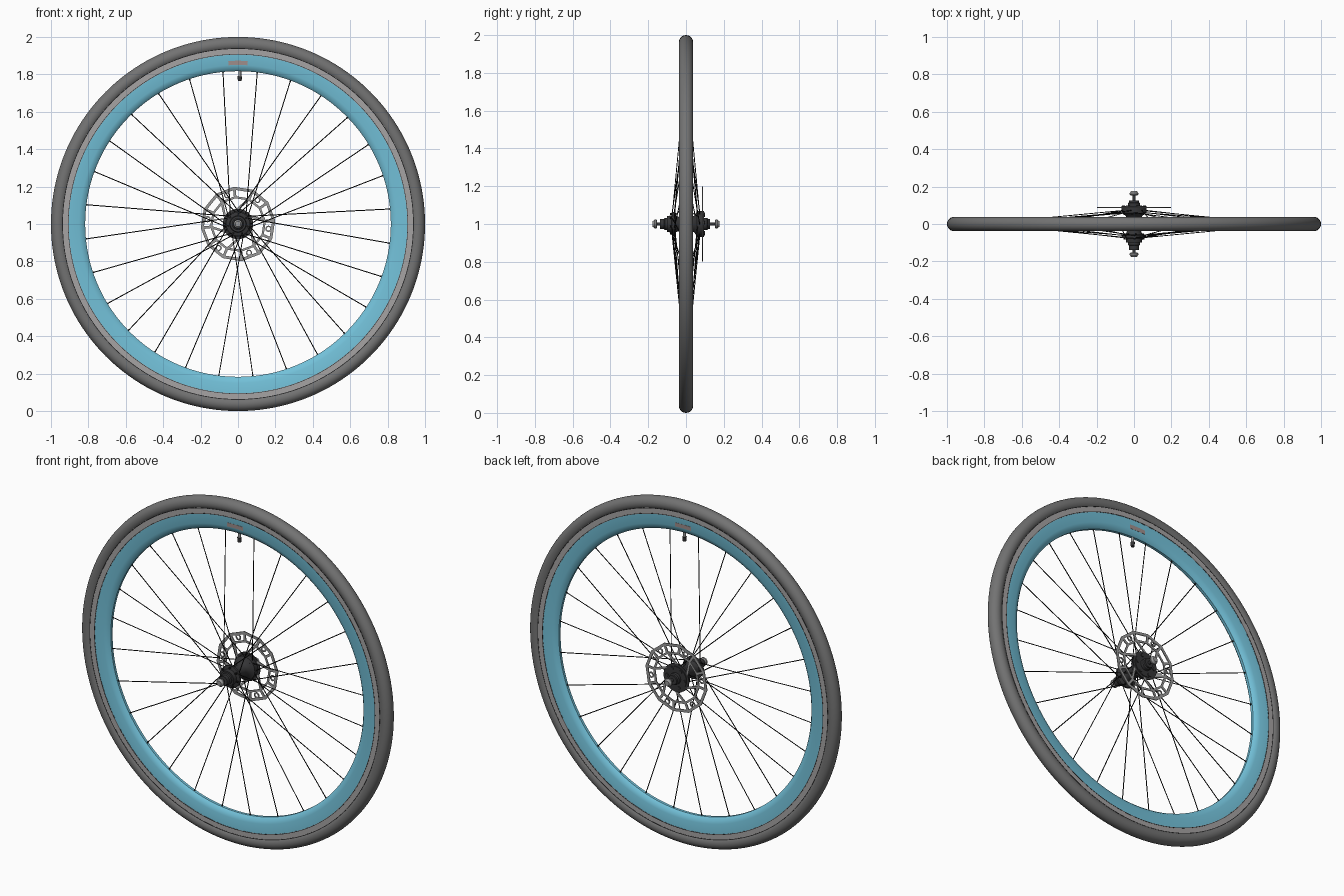
import bpy, bmesh, math
from mathutils import Vector, Matrix

old = bpy.data.objects.get("Cube")
if old:
    bpy.data.objects.remove(old, do_unlink=True)

CENTRE = Vector((0, 0, 1))


def material(name, rgb):
    m = bpy.data.materials.new(name)
    m.use_nodes = True
    m.diffuse_color = (*rgb, 1)
    m.node_tree.nodes["Principled BSDF"].inputs["Base Color"].default_value = (*rgb, 1)
    return m


rubber = material("tyre grey", (0.17, 0.17, 0.17))
track = material("light grey", (0.38, 0.37, 0.37))
blue = material("rim blue", (0.17, 0.53, 0.69))
black = material("spoke black", (0.008, 0.008, 0.008))
charcoal = material("hub charcoal", (0.035, 0.035, 0.037))
steel = material("steel grey", (0.32, 0.32, 0.32))
decal = material("decal pink grey", (0.36, 0.28, 0.27))


def polar(r, a, y=0):
    """Point on the wheel; the angle runs clockwise from the top."""
    return CENTRE + Vector((r * math.sin(a), y, r * math.cos(a)))


def finish(bm, name, mat, angle=35):
    bmesh.ops.recalc_face_normals(bm, faces=bm.faces)
    me = bpy.data.meshes.new(name)
    bm.to_mesh(me)
    bm.free()
    me.materials.append(mat)
    me.polygons.foreach_set("use_smooth", [True] * len(me.polygons))
    me.set_sharp_from_angle(angle=math.radians(angle))
    bpy.context.collection.objects.link(bpy.data.objects.new(name, me))


def lathe(name, profile, mat, n=128, closed=True, half_span=None, turn=0):
    """Turn an (r, y) profile round the axle; half_span gives a short arc."""
    bm = bmesh.new()
    full = half_span is None
    if full:
        angles = [turn + math.tau * i / n for i in range(n)]
    else:
        angles = [half_span * (2 * i / n - 1) for i in range(n + 1)]
    rings = [[bm.verts.new(polar(r, a, y)) for r, y in profile] for a in angles]
    k = len(profile)
    for i in range(n):
        a, b = rings[i], rings[(i + 1) % len(rings)]
        for j in range(k if closed else k - 1):
            bm.faces.new((a[j], a[(j + 1) % k], b[(j + 1) % k], b[j]))
    if not full:
        bm.faces.new(rings[0])
        bm.faces.new(rings[-1])
    if not closed:
        bmesh.ops.remove_doubles(bm, verts=bm.verts, dist=1e-5)
    finish(bm, name, mat)


def rod(bm, p, q, r1, r2=None, sides=6):
    d = q - p
    rot = d.to_track_quat('Z', 'Y').to_matrix().to_4x4()
    bmesh.ops.create_cone(bm, cap_ends=True, segments=sides, radius1=r1,
                          radius2=r1 if r2 is None else r2, depth=d.length,
                          matrix=Matrix.Translation((p + q) / 2) @ rot)


# Tyre, brake track and rim
tyre = [(0.962 + 0.038 * math.cos(t), 0.038 * math.sin(t))
        for t in (math.tau * i / 24 for i in range(24))]
lathe("tyre", tyre, rubber, 160)
lathe("brake_track", [(0.94, -0.03), (0.94, 0.03), (0.905, 0.03), (0.905, -0.03)], track, 160)
side = [(0.909, 0.0295), (0.85, 0.027), (0.828, 0.02), (0.817, 0.008)]
lathe("rim", side + [(r, -y) for r, y in reversed(side)], blue, 160)
for s, label in ((-1, "front"), (1, "back")):
    plate = [(0.85, 0.026), (0.873, 0.027), (0.873, 0.029), (0.85, 0.028)]
    lathe(label + "_rim_plate", [(r, s * y) for r, y in plate], decal, 8, half_span=0.06)
    for r0, place in ((0.906, "inner"), (0.936, "outer")):
        seam = [(r0, 0.028), (r0 + 0.003, 0.028), (r0 + 0.003, 0.031), (r0, 0.031)]
        lathe(f"{label}_{place}_seam", [(r, s * y) for r, y in seam], charcoal, 160)

# Spokes: alternate flanges, leaning in crossed pairs
COUNT = 28
FLANGE_Y = 0.068
spokes, nipples = bmesh.new(), bmesh.new()
for i in range(COUNT):
    a = math.tau * (i - 0.5) / COUNT + math.radians(0.8)
    s = -1 if i % 2 == 0 else 1
    lean = -1 if i % 4 in (0, 3) else 1
    hub_pt = polar(0.053, a + lean * math.radians(44), s * FLANGE_Y + 0.006 * lean)
    rim_pt = polar(0.822, a)
    rod(spokes, hub_pt, rim_pt, 0.0026)
    rod(spokes, hub_pt - Vector((0, 0.01, 0)), hub_pt + Vector((0, 0.01, 0)), 0.006)
    rod(nipples, rim_pt, rim_pt.lerp(hub_pt, 0.015), 0.005, 0.0035)
finish(spokes, "spokes", black)
finish(nipples, "spoke_nipples", black)

# Hub shell with two flanges
lathe("hub_shell", [(0, -0.1), (0.042, -0.1), (0.045, -0.078), (0.064, -0.074),
                    (0.064, -0.062), (0.045, -0.056), (0.034, -0.03), (0.034, 0.025),
                    (0.045, 0.045), (0.068, 0.058), (0.068, 0.095), (0, 0.095)],
      charcoal, 40, False)
# End locknuts, thin axle and end caps
for s, label, end in ((-1, "front", 0.138), (1, "back", 0.126)):
    nut = [(0, 0.09), (0.033, 0.09), (0.033, 0.112), (0.027, 0.116), (0.027, end), (0, end)]
    lathe(label + "_locknut", [(r, s * y) for r, y in nut], charcoal, 24, False)
    cap = [(0, 0.153), (0.018, 0.153), (0.023, 0.158), (0.023, 0.166), (0.014, 0.177), (0, 0.177)]
    lathe(label + "_end_cap", [(r, s * y) for r, y in cap], steel, 24, False)
bm = bmesh.new()
rod(bm, polar(0, 0, -0.165), polar(0, 0, 0.165), 0.009, sides=16)
finish(bm, "axle", charcoal)

# Brake disc: two faceted rings, cross bars, eyelets and slanted arms
DISC_Y, THICK, CELLS = 0.088, 0.005, 12
TURN = math.radians(24)


def strip(bm, p, q, width):
    along = (q - p).normalized()
    across = along.cross(Vector((0, 1, 0))) * width / 2
    deep = Vector((0, THICK / 2, 0))
    loop = (p - across, q - across, q + across, p + across)
    lo = [bm.verts.new(v - deep) for v in loop]
    hi = [bm.verts.new(v + deep) for v in loop]
    bm.faces.new(lo)
    bm.faces.new(hi)
    for i in range(4):
        j = (i + 1) % 4
        bm.faces.new((lo[i], lo[j], hi[j], hi[i]))


def ring(name, r_out, r_in, mat, n=CELLS):
    lo, hi = DISC_Y - THICK / 2, DISC_Y + THICK / 2
    lathe(name, [(r_out, lo), (r_out, hi), (r_in, hi), (r_in, lo)], mat, n, turn=TURN)


ring("disc_outer_ring", 0.2, 0.184, steel)
ring("disc_inner_ring", 0.15, 0.138, steel)
ring("disc_centre", 0.082, 0.05, charcoal, 24)
bars, arms, bolts, eyelets = (bmesh.new() for _ in range(4))
for i in range(CELLS):
    a = TURN + math.tau * i / CELLS
    strip(bars, polar(0.143, a, DISC_Y), polar(0.192, a, DISC_Y), 0.014)
    if i % 2 == 0:
        strip(arms, polar(0.076, a - 0.5, DISC_Y), polar(0.147, a, DISC_Y), 0.013)
        rod(bolts, polar(0.056, a, 0.09), polar(0.056, a, 0.1), 0.009, sides=10)
        mid = polar(0.165, a + math.pi / CELLS, DISC_Y)
        edge = [mid + polar(0.014, math.tau * k / 8) - CENTRE for k in range(8)]
        for k in range(8):
            strip(eyelets, edge[k - 1], edge[k], 0.007)
finish(bars, "disc_cross_bars", steel)
finish(arms, "disc_arms", steel)
finish(bolts, "disc_bolts", charcoal)
finish(eyelets, "disc_eyelets", steel)

# Valve stem and its cap
tilt = 0.012
bm = bmesh.new()
rod(bm, polar(0.83, tilt), polar(0.785, tilt), 0.008, sides=12)
finish(bm, "valve_stem", steel)
bm = bmesh.new()
rod(bm, polar(0.79, tilt), polar(0.764, tilt), 0.012, 0.01, sides=12)
finish(bm, "valve_cap", charcoal)
